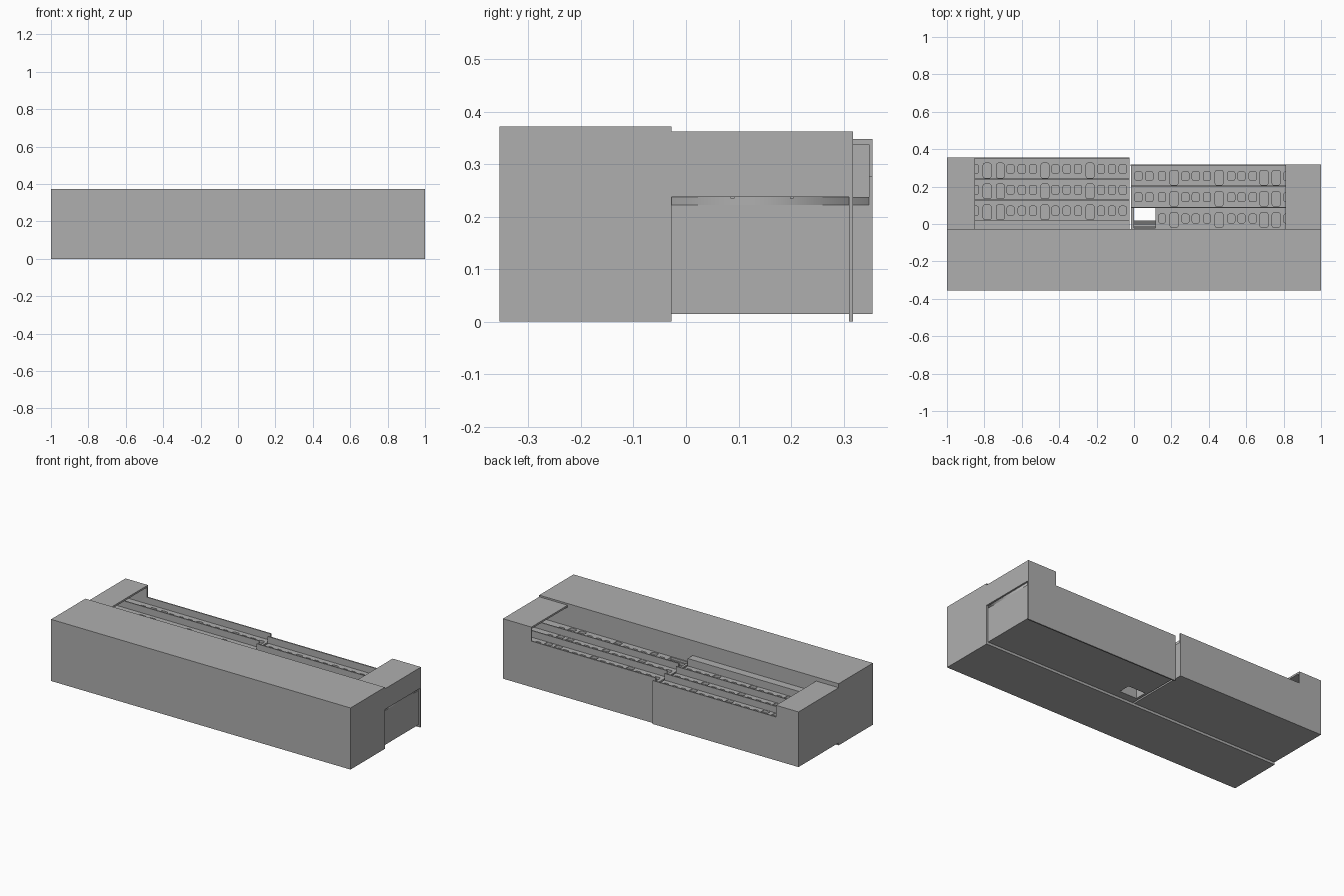
import bpy, bmesh

cube = bpy.data.objects.get("Cube")
if cube:
    bpy.data.objects.remove(cube, do_unlink=True)

grey = bpy.data.materials.new("plain grey")
grey.use_nodes = True
tone = (0.43, 0.43, 0.43, 1)
grey.diffuse_color = tone
grey.node_tree.nodes["Principled BSDF"].inputs["Base Color"].default_value = tone


def box(name, x, y, z):
    """Box given by its (low, high) range on each axis."""
    bm = bmesh.new()
    bmesh.ops.create_cube(bm, size=1)
    for v in bm.verts:
        v.co = [r[0] if c < 0 else r[1] for c, r in zip(v.co, (x, y, z))]
    mesh = bpy.data.meshes.new(name)
    bm.to_mesh(mesh)
    bm.free()
    mesh.materials.append(grey)
    ob = bpy.data.objects.new(name, mesh)
    bpy.context.collection.objects.link(ob)


def outline(x0, x1, y0, y1, r=0.0):
    """Rectangle outline with chamfer-rounded corners."""
    if r == 0:
        return [(x0, y0), (x1, y0), (x1, y1), (x0, y1)]
    k = r * 0.3
    return [(x0 + r, y0), (x1 - r, y0), (x1 - k, y0 + k), (x1, y0 + r),
            (x1, y1 - r), (x1 - k, y1 - k), (x1 - r, y1), (x0 + r, y1),
            (x0 + k, y1 - k), (x0, y1 - r), (x0, y0 + r), (x0 + k, y0 + k)]


def facade(name, loops, z0, z1):
    """Flat wall: the first loop is the rim, the others are openings."""
    cu = bpy.data.curves.new(name, "CURVE")
    cu.dimensions = "2D"
    cu.fill_mode = "BOTH"
    cu.extrude = (z1 - z0) / 2
    for loop in loops:
        sp = cu.splines.new("POLY")
        sp.points.add(len(loop) - 1)
        for p, (x, y) in zip(sp.points, loop):
            p.co = (x, y, 0, 1)
        sp.use_cyclic_u = True
    cu.materials.append(grey)
    ob = bpy.data.objects.new(name, cu)
    ob.location.z = (z0 + z1) / 2
    bpy.context.collection.objects.link(ob)
    bpy.ops.object.select_all(action="DESELECT")
    ob.select_set(True)
    bpy.context.view_layer.objects.active = ob
    bpy.ops.object.convert(target="MESH")


def openings(floors, windows, doors, skip=-2):
    """Windows and doors for each floor; the lowest floor starts after skip."""
    loops = []
    for i, y in enumerate(floors):
        for x in windows:
            if i or x > skip:
                loops.append(outline(x - .019, x + .019, y + .027, y + .075, .009))
        for x in doors:
            loops.append(outline(x - .021, x + .021, y + .003, y + .082, .009))
    return loops


BACK, PANE, WALL, EDGE = .015, .222, .237, .277
left_floors = [.02, .132, .243]
right_floors = [-.022, .092, .205]

# Large base block
box("base_block", (-1, 1), (-.355, -.028), (0, .372))

# Taller wing on the -x side
box("tall_wing_body", (-.995, -.025), (-.03, .35), (BACK, PANE))
box("tall_wing_plinth", (-.995, -.025), (-.03, .02), (PANE, .282))
box("tall_wing_roof", (-1, -.025), (.348, .355), (BACK, EDGE))
facade("tall_wing_facade", [outline(-.994, -.025, .01, .349)] + openings(
    left_floors, [-.85, -.66, -.6, -.54, -.42, -.36, -.3, -.176, -.118, -.06],
    [-.785, -.715, -.476, -.235]), PANE - .001, WALL)

# Lower wing on the +x side, with a passage through it
box("low_wing_body", (.115, .99), (-.03, .312), (BACK, PANE))
box("passage_upper_body", (-.015, .115), (.092, .312), (BACK, PANE))
box("passage_side_wall", (-.015, 0), (-.03, .093), (BACK, WALL))
box("low_wing_roof", (-.02, 1), (.31, .318), (0, EDGE))
facade("low_wing_facade", [[(.115, -.028), (.99, -.028), (.99, .311), (-.015, .311),
                            (-.015, .092), (.115, .092)]] + openings(
    right_floors, [.024, .082, .15, .275, .33, .39, .52, .575, .635, .82],
    [.214, .455, .695, .76], .12), PANE - .001, WALL)

# Flight of steps inside the passage
STEPS = 8
for i in range(STEPS):
    y = -.028 + i * .006
    box(f"passage_step_{i + 1}", (0, .115), (y, y + .006), (BACK, WALL - i * .014))

# Gallery slabs
for side, floors, x in (("tall", left_floors[1:], (-.994, -.025)),
                        ("low", right_floors[1:], (-.015, .994))):
    for i, y in enumerate(floors):
        box(f"{side}_wing_gallery_{i + 1}", x, (y - .007, y), (WALL - .002, EDGE))

# Hollow end pavilions: front panel, outer wall and roof
for side, x, wall, top, roof, low in (
        ("tall", (-1, -.85), (-1, -.993), .348, (.348, .355), BACK),
        ("low", (.81, 1), (.99, 1), .362, (.31, .318), WALL)):
    box(f"{side}_pavilion_panel", x, (-.03, roof[1]), (top - .011, top))
    box(f"{side}_pavilion_wall", wall, (-.03, roof[1]), (low, top))
    box(f"{side}_pavilion_roof", x, roof, (WALL, top))
